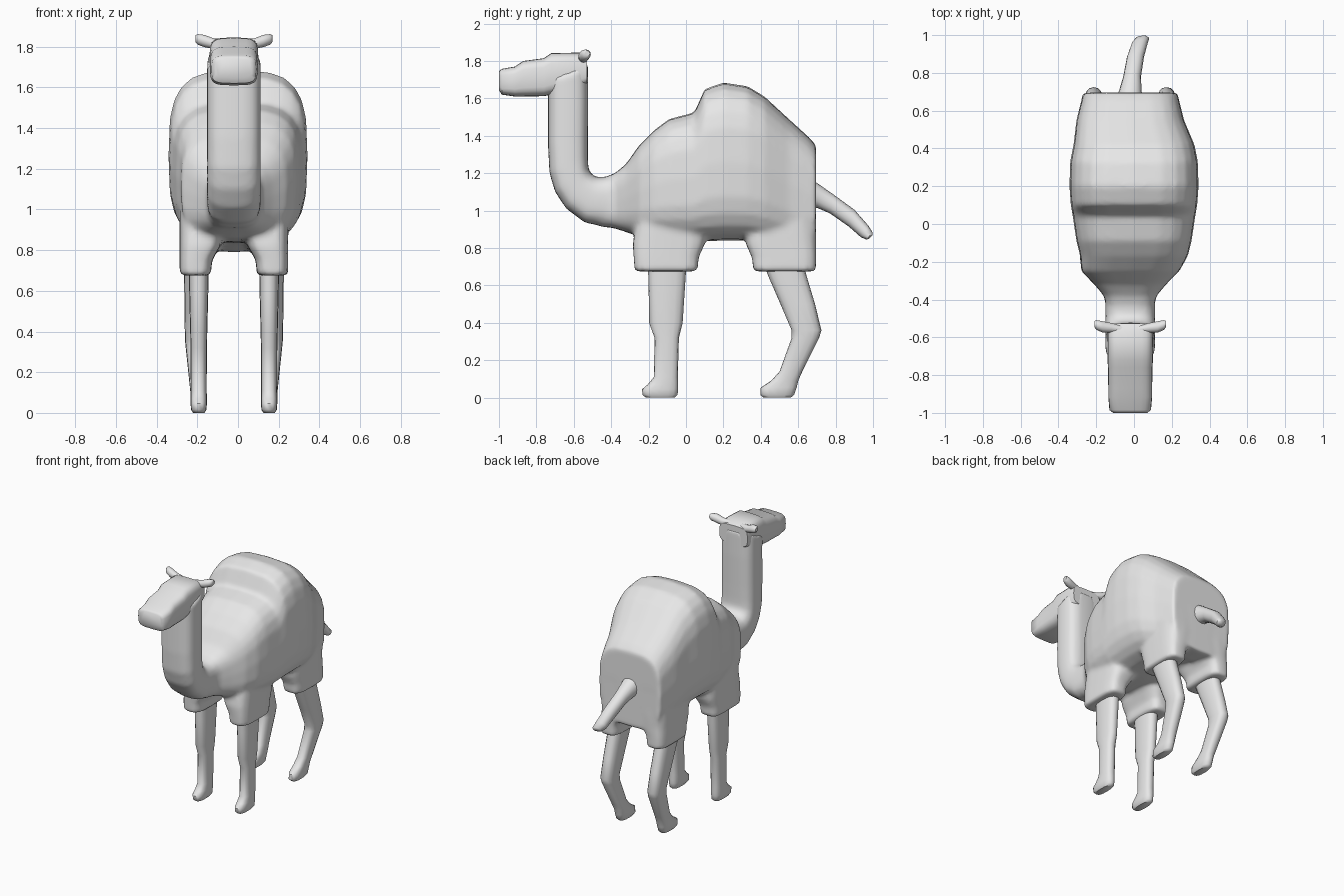
import bpy
import bmesh
import math
from mathutils import Vector

default_cube = bpy.data.objects.get("Cube")
if default_cube:
    bpy.data.objects.remove(default_cube, do_unlink=True)

# One plain material for the whole animal
GREY = (0.8, 0.8, 0.8, 1)
material = bpy.data.materials.new("plain_grey")
material.use_nodes = True
material.diffuse_color = GREY
for node in material.node_tree.nodes:
    if node.type == 'BSDF_PRINCIPLED':
        node.inputs["Base Color"].default_value = GREY

MIDDLE = -0.02  # x of the head, neck and leg centre line


def loft(bm, sections, power, segments=24):
    """Skin rounded-box rings, each given as (centre, up, side) vectors."""
    previous = None
    rings = []
    for centre, up, side in sections:
        ring = []
        for step in range(segments):
            angle = math.tau * step / segments
            c, s = math.cos(angle), math.sin(angle)
            u = math.copysign(abs(c) ** (2 / power), c)
            v = math.copysign(abs(s) ** (2 / power), s)
            ring.append(bm.verts.new(centre + side * u + up * v))
        if previous:
            for i in range(segments):
                j = (i + 1) % segments
                bm.faces.new((previous[i], previous[j], ring[j], ring[i]))
        previous = ring
        rings.append(ring)
    bm.faces.new(rings[0])
    bm.faces.new(rings[-1])


def span(y_a, z_a, y_b, z_b, half_width, x=MIDDLE):
    """Ring stretched between two points of the side outline."""
    a, b = Vector((x, y_a, z_a)), Vector((x, y_b, z_b))
    return (a + b) / 2, (b - a) / 2, Vector((half_width, 0, 0))


def upright(y, bottom, top, half_width, x=MIDDLE):
    return span(y, bottom, y, top, half_width, x)


def level(z, front, back, half_width, x):
    return span(front, z, back, z, half_width, x)


def finish(bm, name, angle=50):
    bmesh.ops.recalc_face_normals(bm, faces=bm.faces[:])
    mesh = bpy.data.meshes.new(name)
    bm.to_mesh(mesh)
    bm.free()
    mesh.materials.append(material)
    part = bpy.data.objects.new(name, mesh)
    bpy.context.collection.objects.link(part)
    bpy.ops.object.select_all(action='DESELECT')
    part.select_set(True)
    bpy.context.view_layer.objects.active = part
    bpy.ops.object.shade_smooth_by_angle(angle=math.radians(angle))
    return part


# Humped trunk: y, bottom, top, half width, x centre
trunk = [
    (-.46, .915, 1.17, .12, MIDDLE),
    (-.38, .905, 1.2, .14, MIDDLE),
    (-.32, .885, 1.25, .19, MIDDLE),
    (-.25, .86, 1.35, .26, MIDDLE),
    (-.17, .85, 1.43, .285, 0),
    (-.09, .84, 1.49, .305, 0),
    (.045, .835, 1.525, .325, 0),
    (.1, .835, 1.65, .335, 0),
    (.2, .84, 1.685, .342, 0),
    (.33, .84, 1.665, .338, 0),
    (.42, .83, 1.61, .32, 0),
    (.55, .8, 1.49, .285, MIDDLE),
    (.66, .79, 1.39, .258, MIDDLE),
    (.695, .79, 1.35, .25, MIDDLE),
]
body_mesh = bmesh.new()
loft(body_mesh, [upright(*row) for row in trunk], power=3.3)

# Neck curving up from the chest: throat point, nape point
neck = [
    (-.4, .91, -.4, 1.18),
    (-.54, .935, -.48, 1.18),
    (-.64, 1.01, -.512, 1.2),
    (-.7, 1.1, -.522, 1.23),
    (-.73, 1.2, -.524, 1.28),
    (-.738, 1.35, -.524, 1.37),
    (-.738, 1.6, -.522, 1.6),
    (-.738, 1.7, -.524, 1.78),
]
loft(body_mesh, [span(*row, .132) for row in neck], power=3)

# Wide upper-leg sleeves: z, front, back, half width
front_sleeve = [
    (.675, -.275, .062, .077),
    (.75, -.28, .068, .08),
    (.82, -.285, .1, .1),
    (.92, -.27, .11, .115),
    (1.1, -.22, .08, .1),
]
hind_sleeve = [
    (.675, .36, .695, .077),
    (.75, .352, .696, .08),
    (.82, .32, .697, .1),
    (.92, .31, .697, .115),
    (1.1, .34, .69, .1),
]
for sleeve in (front_sleeve, hind_sleeve):
    for side in (-1, 1):
        x = MIDDLE + side * .19
        rings = []
        for z, front, back, width in sleeve:
            inward = side * (width - .077)
            rings.append(level(z, front, back, width, x - inward))
        loft(body_mesh, rings, power=3.6)

# Fuse trunk, neck and sleeves into one soft skin
body = finish(body_mesh, "body", angle=60)
remesh = body.modifiers.new("fuse", 'REMESH')
remesh.mode = 'VOXEL'
remesh.voxel_size = 0.016
remesh.use_smooth_shade = True
relax = body.modifiers.new("relax", 'SMOOTH')
relax.factor = 0.5
relax.iterations = 4

# Head: y, chin, crown, half width
head = [
    (-1, 1.645, 1.745, .09),
    (-.985, 1.62, 1.758, .11),
    (-.915, 1.61, 1.77, .116),
    (-.87, 1.61, 1.8, .116),
    (-.76, 1.612, 1.815, .118),
    (-.72, 1.62, 1.842, .12),
    (-.57, 1.65, 1.845, .12),
    (-.528, 1.68, 1.82, .115),
]
head_mesh = bmesh.new()
loft(head_mesh, [upright(*row) for row in head], power=4)
finish(head_mesh, "head")

# Ears: distance from the middle, y, z, radius
ear = [
    (.04, -.56, 1.815, .02),
    (.1, -.55, 1.815, .026),
    (.145, -.545, 1.828, .03),
    (.178, -.535, 1.836, .026),
    (.19, -.53, 1.84, .016),
]
for label, side in (("right", -1), ("left", 1)):
    ear_mesh = bmesh.new()
    rings = []
    for out, y, z, radius in ear:
        centre = Vector((MIDDLE + side * out, y, z))
        rings.append((centre, Vector((0, 0, radius)), Vector((0, radius, 0))))
    loft(ear_mesh, rings, power=2, segments=12)
    finish(ear_mesh, label + "_ear")

# Lower legs: z, front, back, half width, sideways splay
front_leg = [
    (.75, -.205, .005, .05, 0),
    (.6, -.2, -.005, .047, 0),
    (.4, -.197, -.018, .042, 0),
    (.32, -.168, -.038, .04, 0),
    (.11, -.172, -.044, .039, 0),
    (.07, -.205, -.042, .04, 0),
    (.045, -.235, -.042, .04, 0),
    (.015, -.232, -.045, .038, 0),
    (0, -.215, -.06, .028, 0),
]
hind_leg = [
    (.75, .4, .62, .052, .02),
    (.65, .44, .645, .052, .02),
    (.5, .505, .69, .05, .02),
    (.36, .565, .724, .048, .02),
    (.32, .565, .712, .046, .018),
    (.14, .5, .622, .04, .005),
    (.09, .455, .6, .04, 0),
    (.055, .4, .592, .04, 0),
    (.015, .397, .578, .038, 0),
    (0, .415, .56, .028, 0),
]
for kind, leg in (("front", front_leg), ("hind", hind_leg)):
    for label, side in (("right", -1), ("left", 1)):
        leg_mesh = bmesh.new()
        rings = []
        for z, front, back, width, splay in leg:
            x = MIDDLE + side * (.173 + splay)
            rings.append(level(z, front, back, width, x))
        loft(leg_mesh, rings, power=2.6, segments=16)
        finish(leg_mesh, label + "_" + kind + "_leg")

# Tail drooping back and bending to one side: underside, topside, width, x
tail = [
    (.66, 1.0, .66, 1.17, .075, MIDDLE),
    (.7, 1.015, .705, 1.145, .06, MIDDLE),
    (.77, .985, .79, 1.085, .047, -.01),
    (.87, .915, .9, 1.005, .045, .008),
    (.935, .858, .975, .92, .042, .03),
    (.965, .845, .997, .885, .035, .045),
    (.98, .85, .998, .87, .015, .055),
]
tail_mesh = bmesh.new()
loft(tail_mesh, [span(*row) for row in tail], power=2.2, segments=16)
finish(tail_mesh, "tail")
